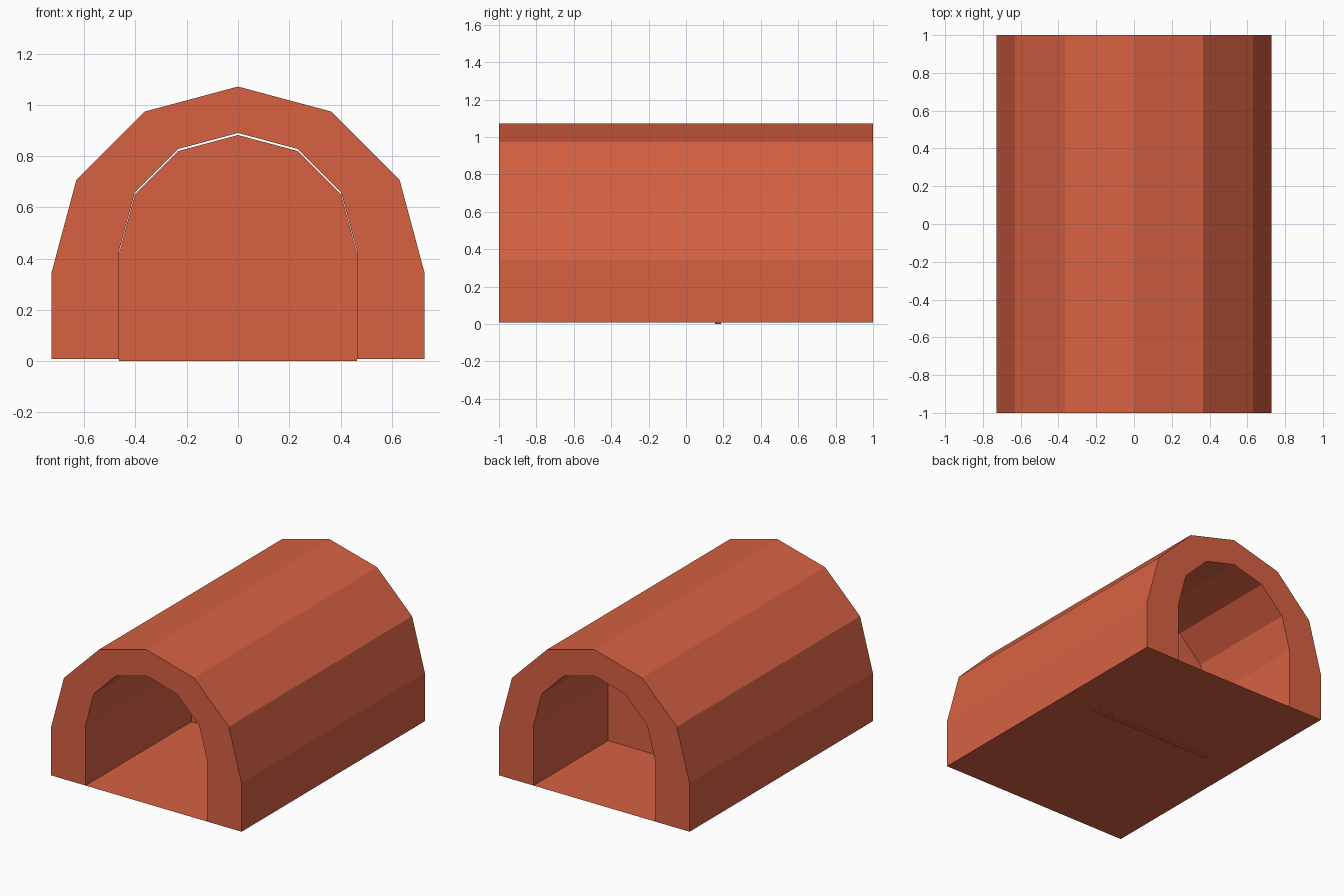
import bpy, bmesh, math

if "Cube" in bpy.data.objects:
    bpy.data.objects.remove(bpy.data.objects["Cube"])

BASE = 0.008          # underside of the tunnel shell
mat = bpy.data.materials.new("terracotta")
mat.diffuse_color = (0.68, 0.12, 0.055, 1)
mat.use_nodes = True
mat.node_tree.nodes["Principled BSDF"].inputs["Base Color"].default_value = mat.diffuse_color


def arch(radius, spring, base):
    """Half 12-gon arch on straight legs, from right foot to left foot."""
    arc = [(radius * math.cos(i * math.pi / 6), spring + radius * math.sin(i * math.pi / 6))
           for i in range(7)]
    return [(radius, base)] + arc + [(-radius, base)]


def make_object(name, bm):
    bmesh.ops.recalc_face_normals(bm, faces=bm.faces)
    mesh = bpy.data.meshes.new(name)
    bm.to_mesh(mesh)
    bm.free()
    mesh.materials.append(mat)
    obj = bpy.data.objects.new(name, mesh)
    bpy.context.collection.objects.link(obj)
    return obj


def extrude_profile(name, points, y0, y1):
    bm = bmesh.new()
    face = bm.faces.new([bm.verts.new((x, y0, z)) for x, z in points])
    result = bmesh.ops.extrude_face_region(bm, geom=[face], use_keep_orig=True)
    verts = [g for g in result["geom"] if isinstance(g, bmesh.types.BMVert)]
    bmesh.ops.translate(bm, vec=(0, y1 - y0, 0), verts=verts)
    return make_object(name, bm)


# Arched shell, open at both ends
outer = arch(0.728, 0.343, BASE)
inner = arch(0.465, 0.425, BASE)
extrude_profile("tunnel_shell", outer + inner[::-1], -1, 1)

# Thin floor sheet between the legs
bm = bmesh.new()
bm.faces.new([bm.verts.new((x, y, BASE))
              for x, y in ((-0.465, -1), (0.465, -1), (0.465, 1), (-0.465, 1))])
make_object("floor", bm)

# Dividing wall, the inner outline set slightly lower
extrude_profile("divider_wall", arch(0.465, 0.425 - BASE, 0), 0.155, 0.187)
